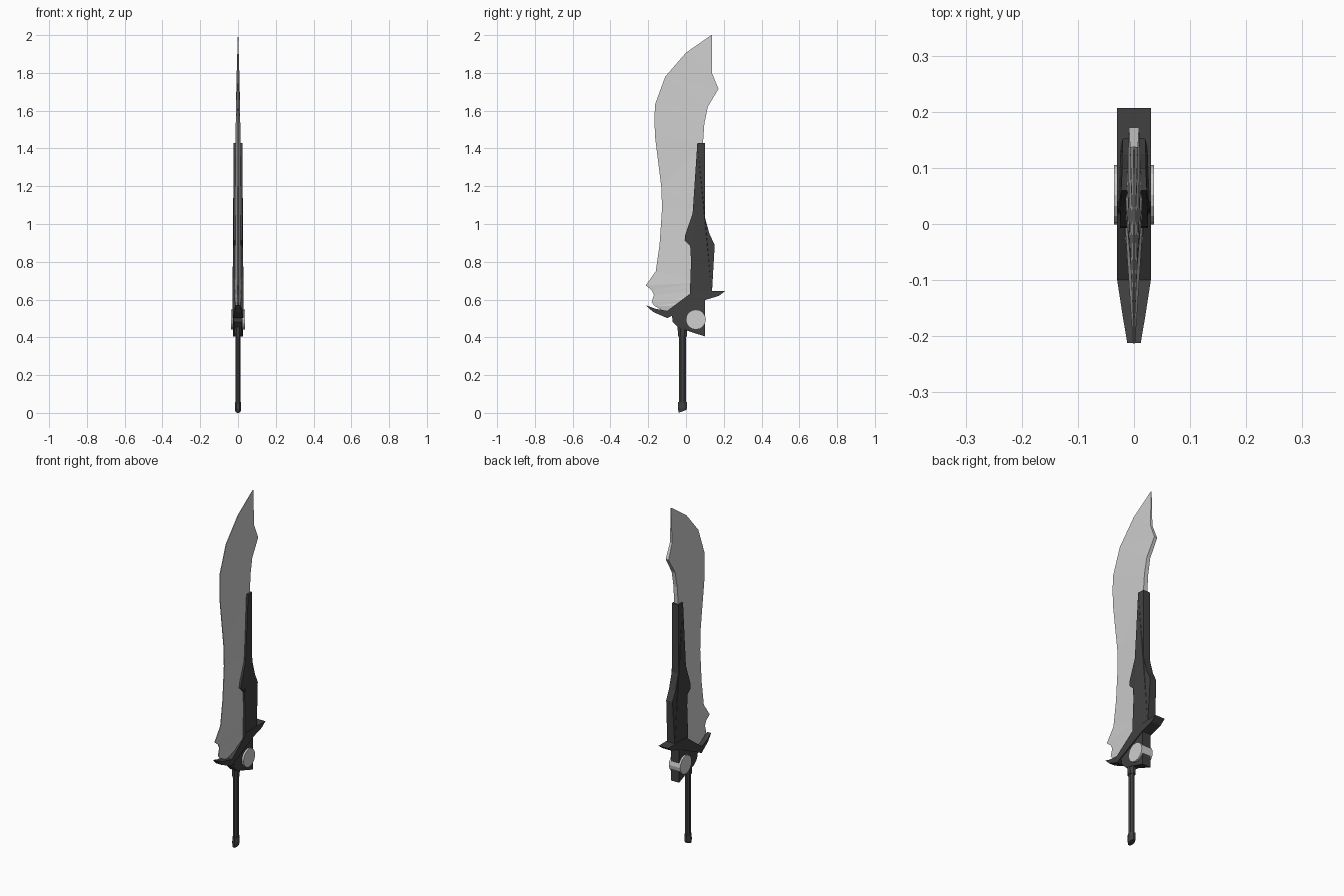
import bpy, bmesh, math
from mathutils import Matrix

if "Cube" in bpy.data.objects:
    bpy.data.objects.remove(bpy.data.objects["Cube"])


def material(name, v):
    m = bpy.data.materials.new(name)
    m.diffuse_color = (v, v, v, 1)
    m.use_nodes = True
    m.node_tree.nodes["Principled BSDF"].inputs["Base Color"].default_value = m.diffuse_color
    return m


STEEL = material("pale steel", 0.62)
DARK = material("dark metal", 0.052)


def finish(name, bm, mat):
    bmesh.ops.recalc_face_normals(bm, faces=bm.faces)
    me = bpy.data.meshes.new(name)
    bm.to_mesh(me)
    bm.free()
    me.materials.append(mat)
    ob = bpy.data.objects.new(name, me)
    bpy.context.collection.objects.link(ob)
    return ob


def plate(name, pts, mat):
    """Side profile of (y, z, half thickness), mirrored across x."""
    bm = bmesh.new()
    right = [bm.verts.new((w, y, z)) for y, z, w in pts]
    left = [bm.verts.new((-w, y, z)) for y, z, w in pts]
    caps = [bm.faces.new(right), bm.faces.new(left[::-1])]
    n = len(pts)
    for i in range(n):
        j = (i + 1) % n
        bm.faces.new((right[i], left[i], left[j], right[j]))
    bmesh.ops.triangulate(bm, faces=caps)
    return finish(name, bm, mat)


def rod(name, rings, y, sides, mat):
    """Upright faceted rod from rings of (z, x radius, y radius, slope)."""
    bm = bmesh.new()
    loops = []
    for z, rx, ry, slope in rings:
        loop = []
        for k in range(sides):
            a = 2 * math.pi * (k + 0.5) / sides
            c = math.cos(a)
            loop.append(bm.verts.new((rx * math.sin(a), y + ry * c, z + slope * (1 + c))))
        loops.append(loop)
    for a, b in zip(loops, loops[1:]):
        for k in range(sides):
            j = (k + 1) % sides
            bm.faces.new((a[k], a[j], b[j], b[k]))
    bm.faces.new(loops[0])
    bm.faces.new(loops[-1])
    return finish(name, bm, mat)


# blade: wedge lofted from (edge y, edge z, spine y, spine z, spine half thickness)
rows = [(-0.10, 0.53, 0.03, 0.57, 0.022), (-0.165, 0.565, 0.06, 0.60, 0.022),
        (-0.182, 0.585, 0.08, 0.62, 0.022), (-0.17, 0.625, 0.09, 0.64, 0.022),
        (-0.182, 0.65, 0.09, 0.66, 0.022), (-0.213, 0.675, 0.09, 0.69, 0.022),
        (-0.16, 0.75, 0.09, 0.76, 0.021), (-0.14, 0.89, 0.09, 0.89, 0.02),
        (-0.127, 1.08, 0.085, 1.08, 0.018), (-0.13, 1.19, 0.085, 1.2, 0.017),
        (-0.165, 1.47, 0.09, 1.43, 0.013), (-0.166, 1.55, 0.097, 1.53, 0.012),
        (-0.165, 1.63, 0.115, 1.62, 0.011), (-0.11, 1.78, 0.172, 1.715, 0.009),
        (0.0, 1.907, 0.137, 1.80, 0.007), (0.134, 2.0, 0.138, 1.999, 0.001)]
bm = bmesh.new()
loops = []
for ey, ez, sy, sz, t in rows:
    e = min(0.002, t)
    loops.append([bm.verts.new(p) for p in
                  ((e, ey, ez), (t, sy, sz), (-t, sy, sz), (-e, ey, ez))])
for a, b in zip(loops, loops[1:]):
    for k in range(4):
        j = (k + 1) % 4
        bm.faces.new((a[k], a[j], b[j], b[k]))
bm.faces.new(loops[0])
bm.faces.new(loops[-1])
bmesh.ops.triangulate(bm, faces=bm.faces)
finish("blade", bm, STEEL)

# dark sleeve along the spine
plate("spine_sleeve", [
    (0.06, 1.43, 0.023), (0.10, 1.43, 0.021), (0.10, 1.035, 0.021),
    (0.125, 0.945, 0.021), (0.152, 0.89, 0.02), (0.137, 0.63, 0.024),
    (0.02, 0.61, 0.029), (0.027, 0.80, 0.026), (0.022, 0.885, 0.025),
    (-0.007, 0.912, 0.025), (-0.005, 0.94, 0.025), (0.035, 1.055, 0.024)], DARK)

# winged guard, narrowing toward the cutting edge
plate("guard", [
    (-0.212, 0.57, 0.012), (-0.165, 0.552, 0.02), (-0.10, 0.54, 0.03),
    (0.018, 0.612, 0.03), (0.04, 0.645, 0.03), (0.207, 0.645, 0.03),
    (0.175, 0.62, 0.03), (0.10, 0.597, 0.03), (-0.10, 0.502, 0.03),
    (-0.175, 0.535, 0.018)], DARK)

# block that joins guard and grip
plate("hilt_block", [
    (-0.075, 0.52, 0.024), (0.10, 0.605, 0.026), (0.10, 0.405, 0.026),
    (0.01, 0.442, 0.026), (-0.04, 0.45, 0.022), (-0.07, 0.48, 0.022)], DARK)

# round steel boss on both sides
bm = bmesh.new()
bmesh.ops.create_cone(bm, cap_ends=True, segments=16, radius1=0.053, radius2=0.053,
                      depth=0.072, matrix=Matrix.Translation((0, 0.052, 0.494))
                      @ Matrix.Rotation(math.pi / 2, 4, 'Y'))
finish("round_boss", bm, STEEL)

# grip, collar and slanted pommel
rod("grip", [(0.04, 0.014, 0.02, 0), (0.46, 0.014, 0.02, 0)], -0.019, 8, DARK)
rod("collar", [(0.405, 0.018, 0.025, 0), (0.46, 0.02, 0.028, 0)], -0.019, 8, DARK)
rod("pommel", [(0.0, 0.015, 0.022, 0.008), (0.025, 0.018, 0.026, 0),
               (0.058, 0.017, 0.025, 0)], -0.019, 8, DARK)
